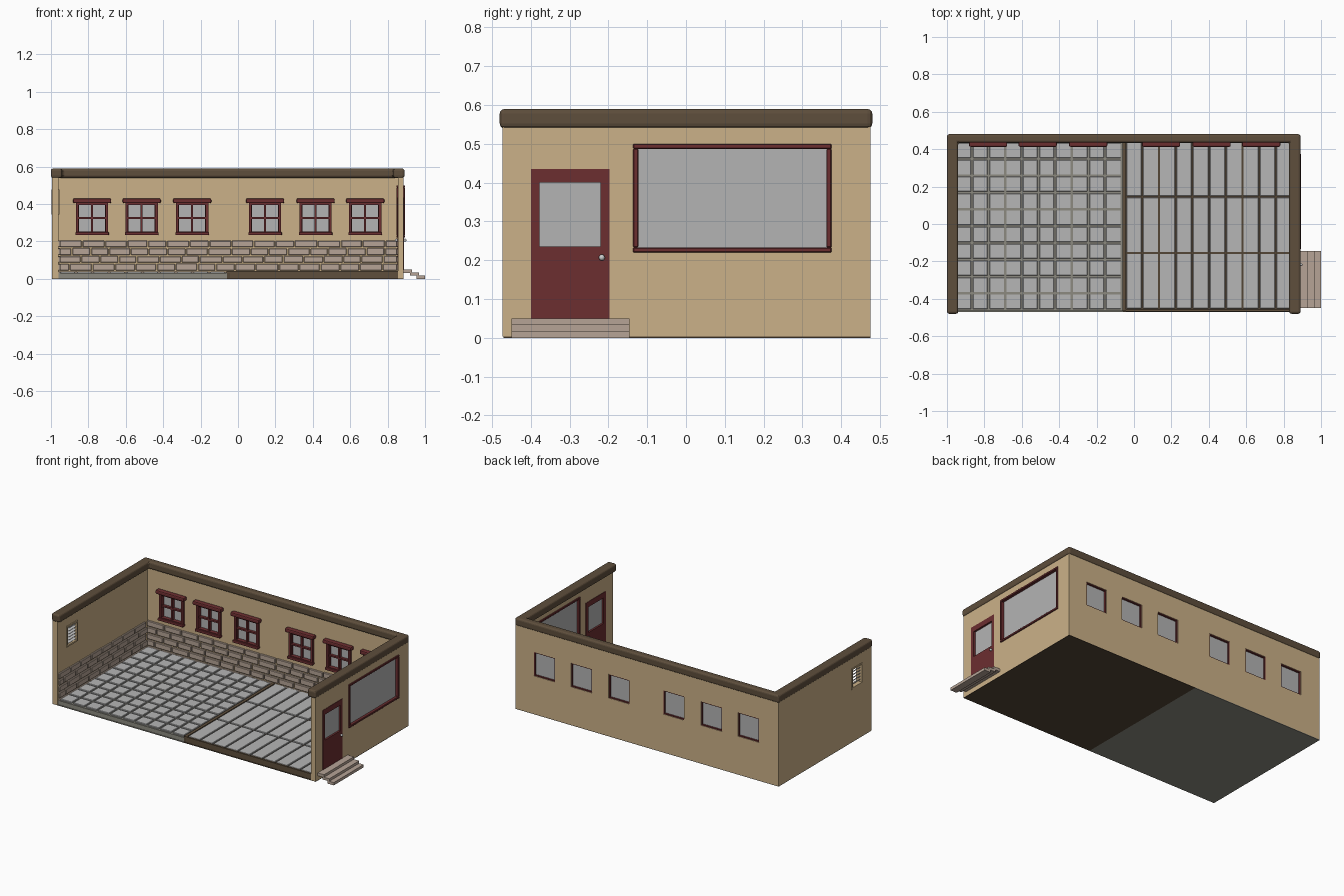
import bpy, bmesh, random
from mathutils import Matrix, Vector

if "Cube" in bpy.data.objects:
    bpy.data.objects.remove(bpy.data.objects["Cube"])

random.seed(4)


def material(name, r, g, b):
    m = bpy.data.materials.new(name)
    lin = [((c / 255 + 0.055) / 1.055) ** 2.4 for c in (r, g, b)]
    m.diffuse_color = (*lin, 1)
    m.use_nodes = True
    m.node_tree.nodes["Principled BSDF"].inputs["Base Color"].default_value = m.diffuse_color
    return m


TAN = material("plaster", 203, 177, 136)
BROWN = material("dark_brown", 94, 78, 60)
RED = material("dark_red", 108, 46, 48)
STONE = material("stone", 182, 164, 150)
GREY = material("concrete", 140, 138, 128)
DARK = material("timber_base", 84, 70, 54)
TILE = material("tile", 182, 182, 182)
GLASS = material("glass", 180, 180, 180)
METAL = material("metal", 205, 205, 205)


def finish(name, bm, mat, bevel=0, segments=1):
    bmesh.ops.recalc_face_normals(bm, faces=bm.faces)
    me = bpy.data.meshes.new(name)
    bm.to_mesh(me)
    bm.free()
    ob = bpy.data.objects.new(name, me)
    bpy.context.collection.objects.link(ob)
    if mat:
        me.materials.append(mat)
    if bevel:
        mod = ob.modifiers.new("bevel", 'BEVEL')
        mod.width, mod.segments = bevel, segments
    return ob


def boxes(name, items, mat, bevel=0, segments=1):
    """Each item is x0, x1, y0, y1, z0, z1."""
    bm = bmesh.new()
    for x0, x1, y0, y1, z0, z1 in items:
        bmesh.ops.create_cube(bm, size=1, matrix=Matrix.Translation(
            ((x0 + x1) / 2, (y0 + y1) / 2, (z0 + z1) / 2))
            @ Matrix.Diagonal((x1 - x0, y1 - y0, z1 - z0, 1)))
    return finish(name, bm, mat, bevel, segments)


def u_shape(name, xo, xi, yf, yb, z0, z1, mat, bevel, segments):
    """Three-sided plan, open to the front."""
    pts = [(xo[0], yf), (xi[0], yf), (xi[0], yb[0]), (xi[1], yb[0]),
           (xi[1], yf), (xo[1], yf), (xo[1], yb[1]), (xo[0], yb[1])]
    bm = bmesh.new()
    face = bm.faces.new([bm.verts.new((x, y, z0)) for x, y in pts])
    ext = bmesh.ops.extrude_face_region(bm, geom=[face])
    bmesh.ops.translate(bm, vec=Vector((0, 0, z1 - z0)),
                        verts=[v for v in ext['geom'] if isinstance(v, bmesh.types.BMVert)])
    if not any(face in e.link_faces for e in bm.edges):
        bm.faces.new([v for v in bm.verts if v.co.z == z0])
    return finish(name, bm, mat, bevel, segments)


def frame(a0, a1, z0, z1, t):
    """Four bars round an opening as a0, a1, z0, z1."""
    return [(a0, a1, z0, z0 + t), (a0, a1, z1 - t, z1),
            (a0, a0 + t, z0 + t, z1 - t), (a1 - t, a1, z0 + t, z1 - t)]


def on_x(bars, x0, x1):
    return [(x0, x1, *b) for b in bars]


def on_y(bars, y0, y1):
    return [(b[0], b[1], y0, y1, b[2], b[3]) for b in bars]


# Walls with openings
WINDOWS = [-0.78, -0.515, -0.245, 0.145, 0.415, 0.68]
walls = u_shape("walls", (-0.995, 0.885), (-0.96, 0.855), -0.473, (0.445, 0.475),
                0.003, 0.55, TAN, 0, 1)
cuts = [(x - 0.075, x + 0.075, 0.4, 0.6, 0.248, 0.402) for x in WINDOWS]
cuts += [(0.8, 0.95, -0.40, -0.197, 0.05, 0.435), (0.8, 0.95, -0.13, 0.37, 0.225, 0.495),
         (-1.1, -0.9, -0.375, -0.275, 0.35, 0.47)]
cutter = boxes("opening_cutter", cuts, None)
cutter.hide_render = True
mod = walls.modifiers.new("openings", 'BOOLEAN')
mod.operation, mod.solver, mod.object = 'DIFFERENCE', 'EXACT', cutter
bpy.context.view_layer.objects.active = walls
bpy.ops.object.modifier_apply(modifier="openings")
bpy.data.objects.remove(cutter)

# Coping along the wall tops
u_shape("coping", (-1.0, 0.89), (-0.94, 0.83), -0.48, (0.435, 0.48),
        0.54, 0.59, BROWN, 0.012, 3)

# Floor bases
boxes("concrete_base", [(-0.995, -0.06, -0.47, 0.475, 0, 0.004),
                        (-0.965, -0.06, -0.465, 0.45, 0.002, 0.031)], GREY)
boxes("timber_base", [(-0.06, 0.885, -0.47, 0.475, 0, 0.004),
                      (-0.06, 0.86, -0.465, 0.45, 0.002, 0.031)], DARK)
boxes("floor_edging", [(-0.062, -0.043, -0.465, 0.44, 0.02, 0.041),
                       (-0.043, 0.855, -0.468, -0.456, 0.005, 0.041)], BROWN)


# Floor tiles
def tiles(name, x0, x1, nx, y0, y1, ny, gap):
    dx, dy = (x1 - x0) / nx, (y1 - y0) / ny
    boxes(name, [(x0 + i * dx + gap / 2, x0 + (i + 1) * dx - gap / 2,
                  y0 + j * dy + gap / 2, y0 + (j + 1) * dy - gap / 2, 0.022, 0.039)
                 for i in range(nx) for j in range(ny)], TILE, 0.002)


tiles("square_floor_tiles", -0.955, -0.066, 10, -0.46, 0.438, 10, 0.011)
tiles("long_floor_tiles", -0.045, 0.848, 10, -0.455, 0.445, 3, 0.009)


# Brick dado inside the walls
def courses(a0, a1):
    out = []
    for r in range(5):
        z0 = 0.043 + r * 0.0415 if r else 0.034
        z0, z1 = 0.004 + r * 0.0415, 0.004 + r * 0.0415 + 0.036
        a = a0 - (0.055 if r % 2 else 0)
        while a < a1 - 0.01:
            end = a + random.uniform(0.095, 0.125)
            lo, hi = max(a, a0), min(end - 0.006, a1)
            if hi - lo > 0.012:
                out.append((lo, hi, z0, z1 - random.uniform(0, 0.003)))
            a = end
    return out


boxes("back_bricks", on_y(courses(-0.955, 0.85), 0.434, 0.447), STONE, 0.003)
boxes("left_bricks", on_x(courses(-0.465, 0.432), -0.962, -0.949), STONE, 0.003)
boxes("right_bricks", on_x(courses(-0.18, 0.432), 0.844, 0.857), STONE, 0.003)

# Back windows: glass, frame, glazing bars, head and sill
for x in WINDOWS:
    boxes("window_glass", [(x - 0.076, x + 0.076, 0.456, 0.461, 0.247, 0.403)], GLASS)
    boxes("window_frame", on_y(frame(x - 0.086, x + 0.086, 0.24, 0.41, 0.014), 0.43, 0.446)
          + on_y(frame(x - 0.0755, x + 0.0755, 0.2475, 0.4025, 0.006), 0.444, 0.472)
          + [(x - 0.005, x + 0.005, 0.438, 0.457, 0.25, 0.40),
             (x - 0.075, x + 0.075, 0.438, 0.457, 0.32, 0.33)], RED)
    boxes("window_head", [(x - 0.102, x + 0.102, 0.413, 0.447, 0.405, 0.43)], RED, 0.007, 2)
    boxes("window_sill", [(x - 0.09, x + 0.09, 0.42, 0.447, 0.234, 0.25)], RED, 0.004, 2)

# Large side window
boxes("side_window_frame", on_x(frame(-0.136, 0.375, 0.22, 0.50, 0.013), 0.848, 0.892), RED, 0.002)
boxes("side_window_glass", [(0.866, 0.874, -0.13, 0.37, 0.225, 0.495)], GLASS)

# Door with glazed upper half and a knob each side
door = [(-0.40, -0.377, 0.05, 0.435), (-0.22, -0.197, 0.05, 0.435),
        (-0.377, -0.22, 0.40, 0.435), (-0.377, -0.22, 0.05, 0.235)]
boxes("door", on_x(door, 0.853, 0.887), RED)
boxes("door_glass", [(0.865, 0.875, -0.38, -0.217, 0.232, 0.403)], GLASS)
for side in (0.847, 0.893):
    bm = bmesh.new()
    bmesh.ops.create_uvsphere(bm, u_segments=16, v_segments=8, radius=0.008,
                              matrix=Matrix.Translation((side, -0.217, 0.207)))
    for f in bm.faces:
        f.smooth = True
    finish("door_knob", bm, METAL)

# Entrance steps
boxes("steps", [(0.883, 0.93, -0.45, -0.145, 0.032, 0.05),
                (0.92, 0.968, -0.45, -0.145, 0.017, 0.034),
                (0.955, 1.0, -0.45, -0.145, 0.0, 0.018)], STONE)

# Louvred vent in the left wall
boxes("vent_frame", on_x(frame(-0.382, -0.268, 0.343, 0.477, 0.01), -0.998, -0.955), TAN)
bm = bmesh.new()
for i in range(6):
    bmesh.ops.create_cube(bm, size=1, matrix=Matrix.Translation((-0.977, -0.325, 0.362 + i * 0.0195))
                          @ Matrix.Rotation(0.6, 4, 'Y') @ Matrix.Diagonal((0.026, 0.1, 0.004, 1)))
finish("vent_slats", bm, METAL)
